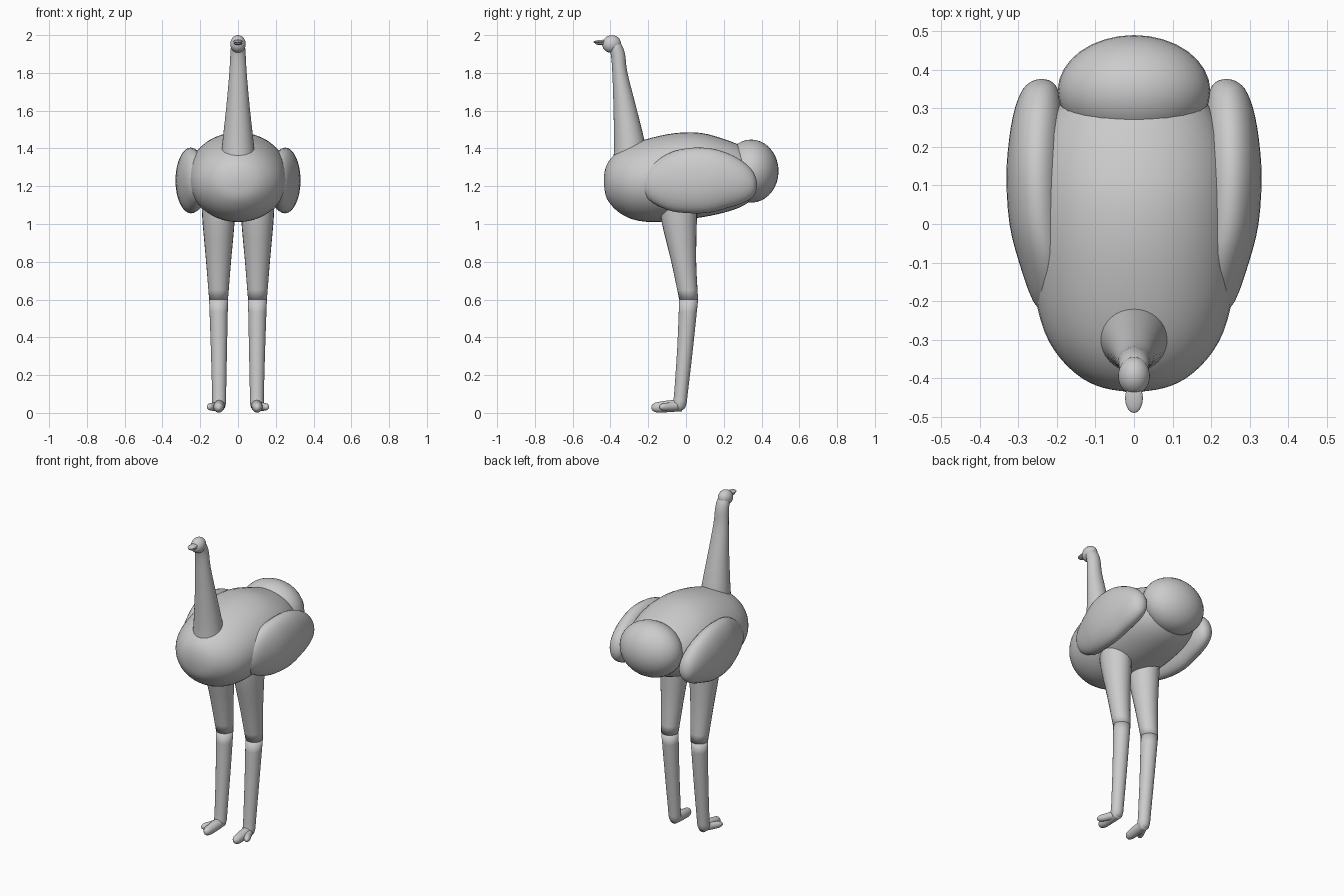
import bpy, bmesh, math
from mathutils import Vector


def finish(bm, name):
    bmesh.ops.recalc_face_normals(bm, faces=bm.faces)
    mesh = bpy.data.meshes.new(name)
    bm.to_mesh(mesh)
    bm.free()
    for p in mesh.polygons:
        p.use_smooth = True
    ob = bpy.data.objects.new(name, mesh)
    bpy.context.collection.objects.link(ob)
    return ob


def spline(a, b, c, d, t):
    return tuple(0.5 * (2 * q + (r - p) * t + (2 * p - 5 * q + 4 * r - s) * t * t
                        + (3 * q - p - 3 * r + s) * t ** 3)
                 for p, q, r, s in zip(a, b, c, d))


def loft(name, stations, axis, sides=32, steps=3):
    """Stations are (x, y, z, rx, r2); rings lie in XZ for axis 'y', XY for axis 'z'."""
    n = len(stations)
    path = []
    for i in range(n - 1):
        ctrl = [stations[max(0, min(n - 1, i + k))] for k in (-1, 0, 1, 2)]
        path += [spline(*ctrl, s / steps) for s in range(steps)]
    path.append(stations[-1])
    bm = bmesh.new()
    rings = []
    for x, y, z, rx, r2 in path:
        ring = []
        for k in range(sides):
            a = math.tau * k / sides
            u, v = rx * math.cos(a), r2 * math.sin(a)
            ring.append(bm.verts.new((x + u, y, z + v) if axis == 'y' else (x + u, y + v, z)))
        rings.append(ring)
    for r, q in zip(rings, rings[1:]):
        for k in range(sides):
            j = (k + 1) % sides
            bm.faces.new((r[k], r[j], q[j], q[k]))
    bm.faces.new(rings[0])
    bm.faces.new(rings[-1])
    return finish(bm, name)


def ellipsoid(name, centre, radii, yaw=0, pitch=0):
    bm = bmesh.new()
    bmesh.ops.create_uvsphere(bm, u_segments=32, v_segments=18, radius=1)
    bmesh.ops.scale(bm, vec=radii, verts=bm.verts)
    ob = finish(bm, name)
    ob.location = centre
    ob.rotation_euler = (pitch, 0, yaw)
    return ob


# Body, given as (y, bottom, top, half width)
body = [(-0.435, 1.21, 1.25, 0.02), (-0.425, 1.15, 1.30, 0.08), (-0.40, 1.105, 1.345, 0.135),
        (-0.35, 1.058, 1.39, 0.19), (-0.28, 1.024, 1.425, 0.232), (-0.18, 1.01, 1.457, 0.257),
        (-0.05, 1.02, 1.482, 0.265), (0.08, 1.035, 1.482, 0.262), (0.20, 1.06, 1.45, 0.245),
        (0.30, 1.095, 1.41, 0.20), (0.37, 1.15, 1.36, 0.13), (0.40, 1.21, 1.29, 0.04)]
loft("body", [(0, y, (b + t) / 2, w, (t - b) / 2) for y, b, t, w in body], 'y', 40)

# Rounded tail
ellipsoid("tail", (0, 0.345, 1.28), (0.198, 0.145, 0.167))

# Neck, head and beak
loft("neck", [(0, -0.295, 1.33, 0.093, 0.09), (0, -0.298, 1.42, 0.084, 0.083),
              (0, -0.324, 1.62, 0.062, 0.06), (0, -0.35, 1.80, 0.046, 0.040),
              (0, -0.359, 1.89, 0.041, 0.038), (0, -0.373, 1.94, 0.037, 0.037),
              (0, -0.385, 1.97, 0.026, 0.028)], 'z')
ellipsoid("head", (0, -0.394, 1.953), (0.041, 0.050, 0.046), pitch=0.3)
ellipsoid("upper_beak", (0, -0.452, 1.966), (0.023, 0.038, 0.009), pitch=0.08)
ellipsoid("lower_beak", (0, -0.447, 1.955), (0.021, 0.034, 0.008))

# Wing, as (y, centre x, bottom, top, thickness)
wing = [(-0.24, 0.215, 1.20, 1.24, 0.01), (-0.20, 0.217, 1.13, 1.30, 0.045),
        (-0.10, 0.228, 1.075, 1.37, 0.070), (0.0, 0.245, 1.058, 1.40, 0.078),
        (0.12, 0.252, 1.06, 1.402, 0.079), (0.22, 0.251, 1.085, 1.375, 0.073),
        (0.30, 0.247, 1.11, 1.332, 0.062), (0.35, 0.243, 1.14, 1.285, 0.045),
        (0.37, 0.24, 1.17, 1.245, 0.025), (0.376, 0.24, 1.20, 1.215, 0.006)]

# Paired parts
for side, s in (("right", 1), ("left", -1)):
    loft(side + "_wing", [(s * x, y, (b + t) / 2, w, (t - b) / 2) for y, x, b, t, w in wing], 'y')
    loft(side + "_thigh", [(s * 0.105, -0.04, 1.10, 0.088, 0.10), (s * 0.103, -0.035, 1.00, 0.084, 0.092),
                           (s * 0.103, -0.012, 0.80, 0.066, 0.066), (s * 0.103, 0.014, 0.60, 0.050, 0.050)], 'z', 24)
    loft(side + "_shin", [(s * 0.103, 0.014, 0.60, 0.050, 0.050), (s * 0.101, -0.004, 0.35, 0.043, 0.042),
                          (s * 0.10, -0.027, 0.10, 0.037, 0.036), (s * 0.10, -0.033, 0.05, 0.036, 0.036),
                          (s * 0.10, -0.037, 0.022, 0.027, 0.028), (s * 0.10, -0.04, 0.010, 0.008, 0.01)], 'z', 24)
    loft(side + "_main_toe", [(s * 0.10, -0.02, 0.038, 0.030, 0.030), (s * 0.10, -0.08, 0.036, 0.030, 0.031),
                              (s * 0.102, -0.14, 0.030, 0.027, 0.029), (s * 0.102, -0.17, 0.029, 0.020, 0.022),
                              (s * 0.102, -0.183, 0.028, 0.006, 0.008)], 'y', 20)
    loft(side + "_outer_toe", [(s * 0.105, -0.04, 0.036, 0.026, 0.024), (s * 0.125, -0.08, 0.033, 0.024, 0.022),
                               (s * 0.143, -0.115, 0.032, 0.021, 0.020), (s * 0.150, -0.135, 0.031, 0.013, 0.013),
                               (s * 0.152, -0.141, 0.031, 0.003, 0.003)], 'y', 20)
